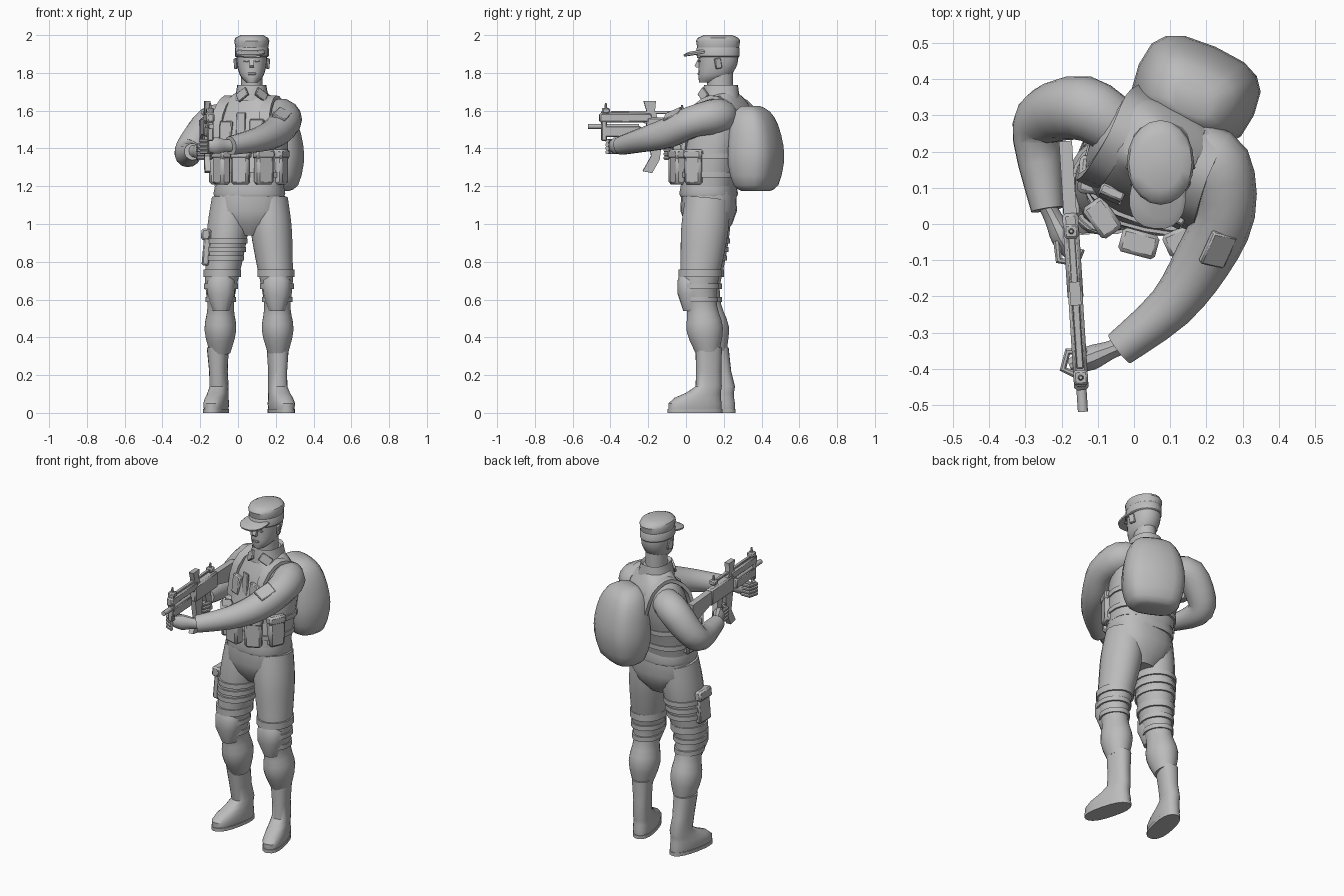
import bpy, bmesh
from math import sin, cos, pi, radians, copysign
from mathutils import Vector, Matrix

if "Cube" in bpy.data.objects:
    bpy.data.objects.remove(bpy.data.objects["Cube"])

grey = bpy.data.materials.new("plain grey")
grey.use_nodes = True
grey.diffuse_color = (.5, .5, .5, 1)
grey.node_tree.nodes["Principled BSDF"].inputs["Base Color"].default_value = grey.diffuse_color
parts = []
WORLD = Matrix()
SIDES = {"left": 1, "right": -1}


def place(x, y, z, heading=0, tilt=0, roll=0):
    spin = Matrix.Rotation(radians(heading), 4, 'Z')
    spin = spin @ Matrix.Rotation(radians(roll), 4, 'Y') @ Matrix.Rotation(radians(tilt), 4, 'X')
    return Matrix.Translation((x, y, z)) @ spin


def finish(name, bm, frame):
    bm.transform(frame)
    bmesh.ops.recalc_face_normals(bm, faces=bm.faces[:])
    mesh = bpy.data.meshes.new(name)
    bm.to_mesh(mesh)
    bm.free()
    mesh.materials.append(grey)
    obj = bpy.data.objects.new(name, mesh)
    bpy.context.collection.objects.link(obj)
    parts.append(obj)


def skin(name, rings, frame):
    """Join rings of points into a closed surface."""
    bm = bmesh.new()
    loops = [[bm.verts.new(point) for point in ring] for ring in rings]
    for low, high in zip(loops, loops[1:]):
        for i in range(len(low)):
            bm.faces.new((low[i - 1], low[i], high[i], high[i - 1]))
    bm.faces.new(loops[0])
    bm.faces.new(loops[-1])
    finish(name, bm, frame)


def loft(name, rows, frame=WORLD, power=2.4, sides=20, twist=0):
    """Stack of level superellipses, each given as y, z, half width, half depth."""
    rings = []
    for y, z, wide, deep in rows:
        spin = place(0, y, z, twist * z)
        ring = []
        for i in range(sides):
            c, s = cos(2 * pi * i / sides), sin(2 * pi * i / sides)
            ring.append(spin @ Vector((wide * copysign(abs(c) ** (2 / power), c),
                                       deep * copysign(abs(s) ** (2 / power), s), 0)))
        rings.append(ring)
    skin(name, rings, frame)


def sweep(name, points, frame=WORLD, sides=14, across=(0, 0, 1), flat=1):
    """Tube through points given as x, y, z, radius."""
    rings = []
    for i, point in enumerate(points):
        before, after = points[max(i - 1, 0)], points[min(i + 1, len(points) - 1)]
        along = (Vector(after[:3]) - Vector(before[:3])).normalized()
        u = Vector(across)
        u = (u - along * u.dot(along)).normalized()
        v = along.cross(u) * flat
        angles = [2 * pi * (k + .5) / sides for k in range(sides)]
        rings.append([Vector(point[:3]) + point[3] * (u * cos(a) + v * sin(a)) for a in angles])
    skin(name, rings, frame)


def eased(rows, steps=3):
    """Round off a coarse list of rows with a smooth curve."""
    rows = [Vector(row) for row in rows]
    result = []
    for i in range(len(rows) - 1):
        start, end = rows[i], rows[i + 1]
        leave = (end - rows[max(i - 1, 0)]) / 2
        arrive = (rows[min(i + 2, len(rows) - 1)] - start) / 2
        for k in range(steps):
            t = k / steps
            blend = start.lerp(end, t * t * (3 - 2 * t))
            result.append(blend + leave * t * (1 - t) ** 2 - arrive * t * t * (1 - t))
    return result + [rows[-1]]


def band(rows, height, up, grow=.008, half=.014):
    """Two rows wrapping the given shape at a height; column `up` holds z."""
    for a, b in zip(rows, rows[1:]):
        if (a[up] - height) * (b[up] - height) <= 0:
            middle = a.lerp(b, (height - a[up]) / (b[up] - a[up]))
    for k in range(up + 1, len(middle)):
        middle[k] += grow
    pair = [middle.copy(), middle.copy()]
    pair[0][up] += half
    pair[1][up] -= half
    return pair


def box(name, size, frame):
    bm = bmesh.new()
    bmesh.ops.create_cube(bm, size=1)
    bmesh.ops.scale(bm, vec=size, verts=bm.verts[:])
    bmesh.ops.bevel(bm, geom=bm.edges[:], offset=min(size) * .2, segments=1, affect='EDGES')
    finish(name, bm, frame)


def prism(name, outline, thick, frame):
    skin(name, [[(x, y, z) for y, z in outline] for x in (-thick / 2, thick / 2)], frame)


# Trousers, knee pads and straps
loft("trouser_seat", [(0, .2, .182, .145), (0, .1, .193, .15), (0, .03, .15, .125), (0, -.03, .07, .08)],
     place(.063, .12, .97))
joints = {"left": ((.16, .115, 1.13), (.206, .07, .68), (.212, .115, .32)),
          "right": ((-.035, .12, 1.13), (-.09, .085, .68), (-.095, .155, .32))}
across = (1, 0, 0)
for side, (hip, knee, ankle) in joints.items():
    rows = []
    for start, end, widths in ((hip, knee, (.105, .11, .1)), (knee, ankle, (.085, .07, .085, .055))):
        for i, width in enumerate(widths):
            rows.append((*Vector(start).lerp(Vector(end), i / 3), width))
    rows = eased(rows)
    sweep(side + "_trouser_leg", rows, sides=20, across=across, flat=1.15)
    for height in (.6, .67):
        sweep(side + "_knee_strap", band(rows, height, 2), sides=20, across=across, flat=1.15)
    sweep(side + "_thigh_cuff", band(rows, .74, 2, half=.02), sides=20, across=across, flat=1.15)
    loft(side + "_knee_pad", [(0, .05, .05, .07), (0, .02, .075, .08), (0, -.05, .075, .08),
                              (.02, -.14, .045, .07)], place(knee[0], knee[1] - .035, knee[2]), sides=16)
    if side == "right":
        for height in (.82, .865, .91):
            sweep("thigh_strap", band(rows, height, 2), sides=20, across=across, flat=1.15)
box("thigh_pouch", (.04, .11, .19), place(-.165, .08, .875, roll=5))
box("thigh_pouch_flap", (.05, .12, .06), place(-.17, .08, .945, roll=5))

# Boots; the right shaft leans forward from its heel
for side, frame, lean in (("left", place(.21, .12, 0, 15), 0), ("right", place(-.1, .19, 0, -12), -.035)):
    loft(side + "_boot", [(-.075, .02, .056, .146), (-.075, .05, .06, .146), (-.06, .08, .055, .126),
                          (-.03, .105, .052, .095), (0, .14, .048, .07), (lean / 2, .22, .047, .067),
                          (lean, .345, .056, .07)], frame)
    loft(side + "_sole", [(-.075, z, .06, .15) for z in (0, .02)], frame)

# Jacket and vest, twisting towards the right side as they rise
waist = place(.06, .12, 1.2, -8)
loft("jacket_hem", [(0, -.055, .186, .148), (0, -.04, .192, .153), (0, .02, .18, .143)], waist)
vest = eased([(0, 0, .184, .143), (.02, .12, .194, .147), (.05, .24, .197, .148), (.07, .34, .19, .14),
              (.08, .4, .175, .125), (.08, .45, .14, .1), (.075, .49, .085, .08)])
loft("vest", vest, waist, power=2.6, sides=24, twist=-50)
for height in (.06, .16):
    loft("vest_belt", band(vest, height, 1), waist, power=2.6, sides=24, twist=-50)
for heading in range(-95, 90, 40):
    spot = place(.06, .12, 1.3, heading) @ place(0, -.18, 0)
    box("vest_pouch", (.095, .06, .18), spot)
    box("pouch_flap", (.105, .068, .05), spot @ place(0, 0, .07))
chest = place(.065, .185, 1.49, -24)
box("zip_placket", (.05, .012, .2), chest @ place(.01, -.146, 0, tilt=-4))
box("chest_radio", (.07, .03, .11), chest @ place(-.075, -.145, 0, tilt=-6))
box("chest_panel", (.08, .025, .13), chest @ place(.1, -.14, 0, tilt=-6))
for side, s in SIDES.items():
    path = [(s * .1, .15, 0), (s * .12, .11, .13), (s * .12, 0, .18), (s * .135, -.11, .09), (s * .15, -.14, -.1)]
    sweep(side + "_pack_strap", eased([(*point, .042) for point in path]), chest, 4, across, .35)

# Rucksack
loft("rucksack", eased([(0, -.22, .1, .06), (0, -.19, .145, .1), (0, -.08, .172, .128), (0, .02, .17, .127),
                        (-.01, .13, .148, .11), (-.02, .2, .11, .08), (-.03, .23, .06, .04)], 2),
     place(.172, .37, 1.395, -24), power=2.9, sides=16)

# Collar, head and cap
head = place(.073, .17, 1.75)
loft("collar", [(.015, -.1, .098, .1), (.015, -.05, .083, .095), (.015, -.015, .077, .09),
                (.015, -.03, .064, .076)], head)
loft("neck", [(.01, z, .058, .068) for z in (-.11, .05)], head, power=2)
loft("head", eased([(-.05, 0, .03, .05), (-.02, .035, .062, .085), (0, .1, .079, .103), (0, .17, .082, .106)]),
     head, power=2.2)
prism("nose", [(-.1, .135), (-.124, .09), (-.118, .08), (-.08, .076)], .022, head)
box("mouth", (.042, .014, .012), head @ place(0, -.102, .045))
box("brow", (.09, .025, .014), head @ place(0, -.1, .135))
for side, s in SIDES.items():
    box(side + "_ear", (.016, .034, .055), head @ place(s * .083, 0, .1, s * 20, 10))
    box(side + "_eye", (.026, .009, .009), head @ place(s * .03, -.099, .112, s * 14))
    box(side + "_collar_tip", (.07, .014, .05), head @ place(s * .05, -.078, -.065, s * 30, -18, s * 35))
loft("cap", [(0, .135, .085, .11), (0, .14, .09, .114), (0, .18, .09, .114), (0, .185, .087, .111),
             (0, .22, .093, .117), (0, .235, .087, .108), (0, .25, .06, .075)], head, power=2)
loft("cap_brim", [(0, 0, .076, .086), (0, .01, .078, .088), (.01, .02, .066, .07)],
     head @ place(-.007, -.095, .15, -6, 9))

# Arms
sweep("left_sleeve", eased([(.17, .2, 1.57, .08), (.23, .16, 1.57, .095), (.25, .03, 1.54, .085),
                            (.19, -.1, 1.48, .08), (.1, -.23, 1.445, .065), (-.04, -.345, 1.415, .05)]))
sweep("right_sleeve", eased([(-.05, .27, 1.55, .08), (-.14, .32, 1.535, .09), (-.24, .3, 1.42, .08),
                             (-.265, .23, 1.37, .07), (-.24, .04, 1.383, .045)]), across=(.3, 0, 1))
box("left_sleeve_pocket", (.075, .1, .022), place(.232, -.07, 1.578, -12, 25, 28))
box("right_sleeve_pocket", (.075, .07, .022), place(-.238, .315, 1.508, -8, 0, -42))

# Hands: a palm reaching out of the cuff, and four curled fingers
for side, frame in (("left", place(-.02, -.33, 1.415, -68)), ("right", place(-.245, .06, 1.385, 27))):
    sweep(side + "_hand", eased([(0, 0, 0, .032), (0, -.05, 0, .034), (0, -.11, 0, .045), (0, -.17, 0, .025)]),
          frame, sides=10, flat=.75)
    for i in range(4):
        curl = [(-.02, -.11), (-.04, -.16), (0, -.19), (.03, -.16)]
        sweep(side + "_finger", [(x, y, i * .02 - .035, .011) for x, y in curl], frame, sides=8)

# Rifle
gun = place(-.165, -.15, 1.5, 3.7)
sweep("barrel", [(0, y, .017, .014) for y in (-.37, -.1)], gun, sides=10)
for name, y, z, size in (("handguard", -.17, .062, (.04, .28, .05)), ("lower_guard", -.19, -.01, (.036, .2, .06)),
                         ("receiver", .06, .015, (.044, .24, .1)), ("top_rail", -.05, .09, (.02, .4, .014)),
                         ("front_mount", -.285, .02, (.034, .03, .16)), ("front_sight", -.275, .1, (.04, .04, .03)),
                         ("rear_sight", .13, .09, (.04, .04, .03))):
    box(name, size, gun @ place(0, y, z))
    if name.endswith("sight"):
        sweep(name + "_post", [(0, y, z, .01), (0, y, z + .04, .005)], gun, sides=8, across=across)
prism("stock", [(.16, .055), (.38, .05), (.38, -.06), (.34, -.06), (.16, -.015)], .036, gun)
prism("upper_magazine", [(-.085, .04), (-.06, .1), (-.075, .15), (-.01, .15), (-.015, .1), (.02, 0)], .03, gun)
prism("lower_magazine", [(-.06, 0), (-.035, -.14), (-.08, -.22), (-.03, -.23), (.01, -.16), (.03, 0)], .03, gun)
prism("trigger_guard", [(-.02, -.08), (-.02, -.1), (.06, -.11), (.07, -.08)], .02, gun)
prism("pistol_grip", [(.05, -.03), (.09, -.14), (.13, -.15), (.11, -.03)], .03, gun)

# Smooth shading with crisp edges
bpy.ops.object.select_all(action='DESELECT')
for obj in parts:
    obj.select_set(True)
bpy.context.view_layer.objects.active = parts[0]
bpy.ops.object.shade_smooth_by_angle(angle=radians(38))
